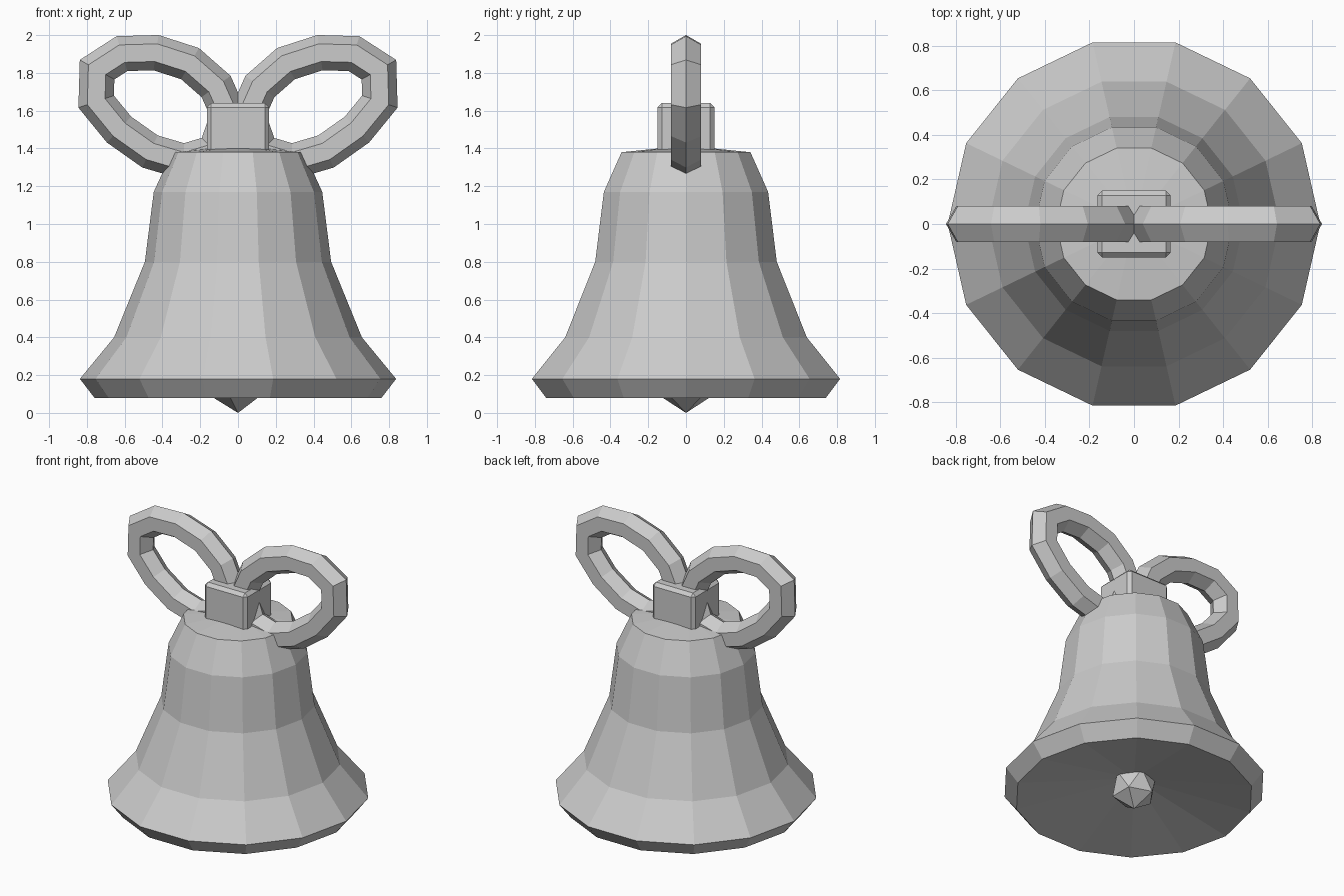
import bpy, bmesh
from math import cos, sin, pi
from mathutils import Vector

cube = bpy.data.objects.get("Cube")
if cube:
    bpy.data.objects.remove(cube, do_unlink=True)

metal = bpy.data.materials.new("plain_grey")
metal.use_nodes = True
grey = (0.6, 0.6, 0.6, 1)
metal.diffuse_color = grey
metal.node_tree.nodes["Principled BSDF"].inputs["Base Color"].default_value = grey


def finish(name, bm):
    bmesh.ops.recalc_face_normals(bm, faces=bm.faces)
    mesh = bpy.data.meshes.new(name)
    bm.to_mesh(mesh)
    bm.free()
    mesh.materials.append(metal)
    ob = bpy.data.objects.new(name, mesh)
    bpy.context.collection.objects.link(ob)
    return ob


def bridge(bm, a, b):
    n = len(a)
    for i in range(n):
        j = (i + 1) % n
        bm.faces.new((a[i], a[j], b[j], b[i]))


def fan(bm, ring, z):
    tip = bm.verts.new((0, 0, z))
    for i, v in enumerate(ring):
        bm.faces.new((v, ring[(i + 1) % len(ring)], tip))


# Bell body: faceted lathe, shallow hollow below and low cone on top
SIDES = 14
profile = [(0.76, 0.08), (0.837, 0.18), (0.656, 0.40), (0.493, 0.80),
           (0.446, 1.17), (0.35, 1.38)]
bm = bmesh.new()
rings = [[bm.verts.new((r * cos(2 * pi * i / SIDES), r * sin(2 * pi * i / SIDES), z))
          for i in range(SIDES)] for r, z in profile]
for a, b in zip(rings, rings[1:]):
    bridge(bm, a, b)
fan(bm, rings[0], 0.22)
fan(bm, rings[-1], 1.415)
finish("bell_body", bm)

# Clapper: twenty-sided ball hanging below the rim
bm = bmesh.new()
bmesh.ops.create_icosphere(bm, subdivisions=1, radius=0.152)
bmesh.ops.translate(bm, verts=bm.verts, vec=(0, 0, 0.152))
finish("clapper", bm)

# Bow knot: box with chamfered edges
bm = bmesh.new()
bmesh.ops.create_cube(bm, size=1)
bmesh.ops.scale(bm, verts=bm.verts, vec=(0.33, 0.30, 0.27))
bmesh.ops.translate(bm, verts=bm.verts, vec=(0, 0, 1.505))
bmesh.ops.bevel(bm, geom=bm.edges[:], offset=0.022, segments=1, affect='EDGES')
finish("bow_knot", bm)

# Bow loops: six-sided tube swept round a closed path, mitred at corners
path = [(0.05, 1.58), (0.116, 1.728), (0.254, 1.849), (0.434, 1.907),
        (0.614, 1.902), (0.746, 1.817), (0.751, 1.648), (0.63, 1.50),
        (0.466, 1.384), (0.286, 1.331), (0.12, 1.38)]
TUBE = 0.093


def bow_loop(name, side):
    bm = bmesh.new()
    pts = [Vector((side * x, 0, z)) for x, z in path]
    hoops = []
    for i, p in enumerate(pts):
        before = (p - pts[i - 1]).normalized()
        after = (pts[(i + 1) % len(pts)] - p).normalized()
        along = (before + after).normalized()
        out = Vector((along.z, 0, -along.x)) / along.dot(after)
        hoops.append([bm.verts.new(p + TUBE * (cos(k * pi / 3) * out
                                               + sin(k * pi / 3) * Vector((0, 1, 0))))
                      for k in range(6)])
    for i, hoop in enumerate(hoops):
        bridge(bm, hoops[i - 1], hoop)
    finish(name, bm)


bow_loop("left_bow_loop", 1)
bow_loop("right_bow_loop", -1)
